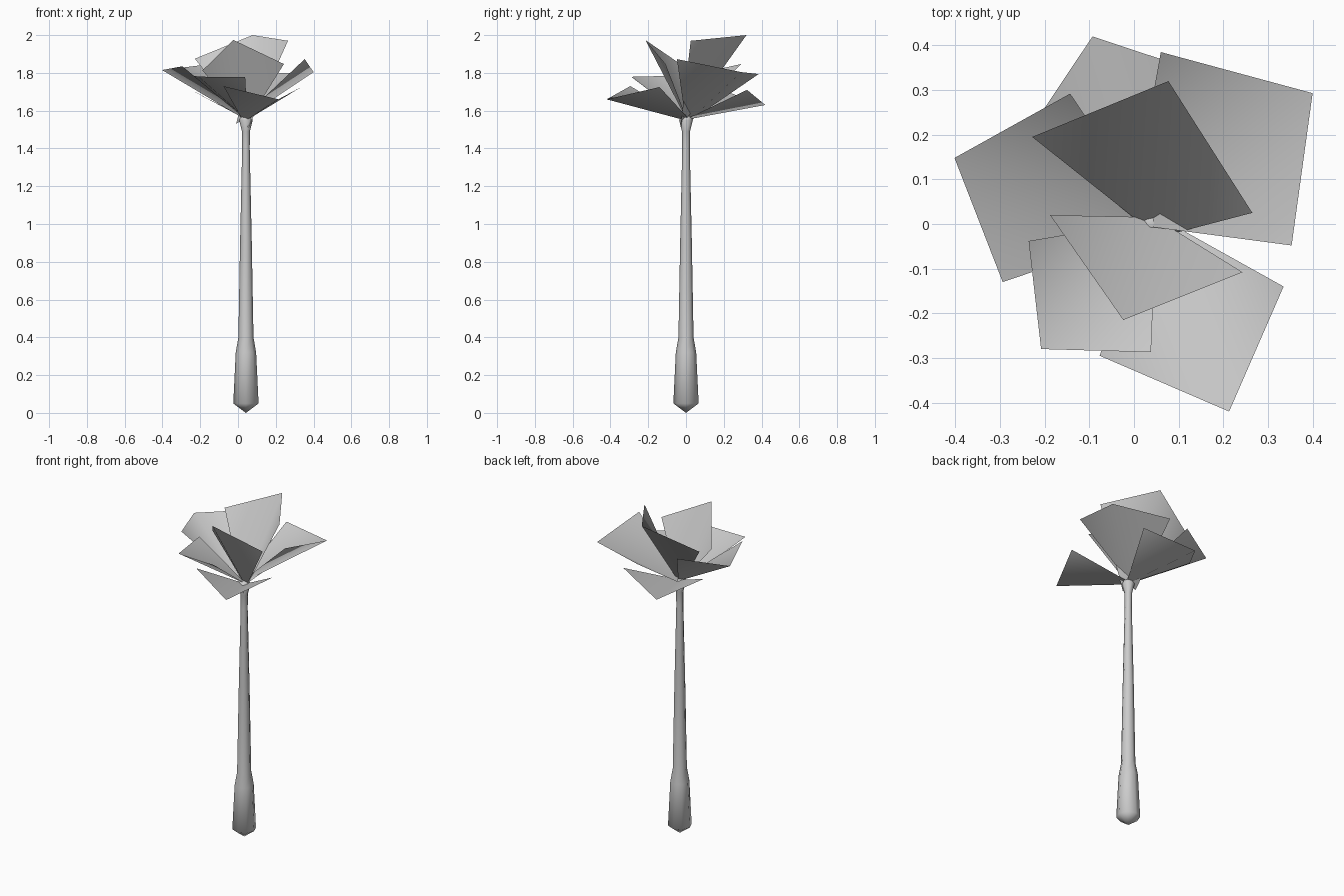
import bpy, math
from mathutils import Vector

cube = bpy.data.objects.get("Cube")
if cube:
    bpy.data.objects.remove(cube, do_unlink=True)

grey = bpy.data.materials.new("plain grey")
grey.use_nodes = True
colour = (0.6, 0.6, 0.6, 1)
grey.diffuse_color = colour
grey.node_tree.nodes["Principled BSDF"].inputs["Base Color"].default_value = colour


def make_object(name, verts, faces):
    mesh = bpy.data.meshes.new(name)
    mesh.from_pydata(verts, [], faces)
    mesh.materials.append(grey)
    mesh.polygons.foreach_set("use_smooth", [True] * len(mesh.polygons))
    obj = bpy.data.objects.new(name, mesh)
    bpy.context.collection.objects.link(obj)
    return obj


# Trunk: swollen foot, slim tapering stem and a flared crown
SIDES = 8
CENTRE_X = 0.042
profile = [(0.05, 0.067), (0.32, 0.054), (0.4, 0.04), (0.9, 0.031),
           (1.4, 0.02), (1.49, 0.021), (1.55, 0.036), (1.565, 0.03)]
verts = []
for z, r in profile:
    for i in range(SIDES):
        a = math.tau * i / SIDES
        verts.append((CENTRE_X + r * math.cos(a), r * math.sin(a), z))
faces = []
for k in range(len(profile) - 1):
    for i in range(SIDES):
        j = (i + 1) % SIDES
        a, b = k * SIDES, (k + 1) * SIDES
        faces.append((a + i, a + j, b + j, b + i))
foot, crown = len(verts), len(verts) + 1
verts += [(CENTRE_X, 0, 0), (CENTRE_X, 0, 1.58)]
last = (len(profile) - 1) * SIDES
for i in range(SIDES):
    j = (i + 1) % SIDES
    faces += [(foot, j, i), (crown, last + i, last + j)]
make_object("trunk", verts, faces)

# Leaves: kites creased along the spine, given as base, side, tip, side
leaves = {
    "upper_back_leaf": [(0.055, -0.03, 1.51), (0.265, 0.025, 1.97),
                        (0.077, 0.32, 2.0), (-0.228, 0.195, 1.875)],
    "lower_back_leaf": [(0.05, -0.01, 1.55), (0.2, 0.323, 1.71),
                        (-0.093, 0.42, 1.63), (-0.25, 0.185, 1.71)],
    "left_leaf": [(-0.01, 0.0, 1.53), (0.353, -0.048, 1.873),
                  (0.4, 0.293, 1.804), (0.06, 0.385, 1.794)],
    "right_leaf": [(0.06, -0.01, 1.54), (-0.143, 0.292, 1.847),
                   (-0.402, 0.148, 1.815), (-0.294, -0.13, 1.835)],
    "front_right_leaf": [(0.05, 0.01, 1.55), (-0.236, -0.038, 1.785),
                         (-0.208, -0.28, 1.78), (0.038, -0.287, 1.777)],
    "upper_front_leaf": [(0.045, 0.015, 1.53), (-0.188, 0.02, 1.813),
                         (-0.024, -0.215, 1.974), (0.243, -0.108, 1.847)],
    "lower_front_leaf": [(0.03, 0.03, 1.54), (-0.077, -0.295, 1.73),
                         (0.213, -0.42, 1.66), (0.335, -0.14, 1.725)],
}
for name, corners in leaves.items():
    make_object(name, [Vector(c) for c in corners], [(0, 1, 2), (0, 2, 3)])
